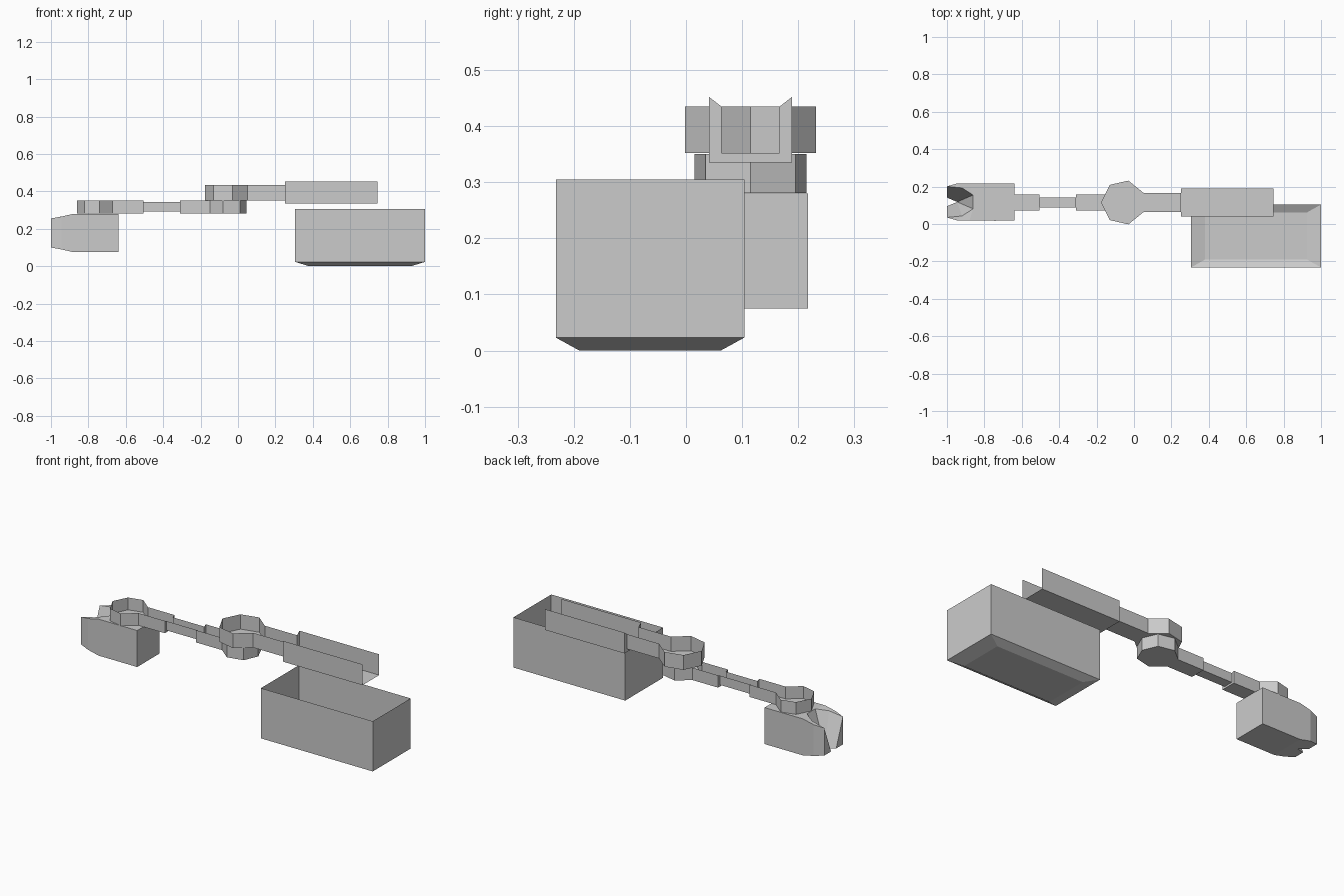
import bpy, bmesh

CY = 0.115  # centre line of the arm

grey = bpy.data.materials.new("plain grey")
grey.diffuse_color = (0.6, 0.6, 0.6, 1)


def make(name, faces):
    """Flat-faced object from polygons, with shared corners welded."""
    bm = bmesh.new()
    for f in faces:
        bm.faces.new([bm.verts.new(p) for p in f])
    bmesh.ops.remove_doubles(bm, verts=bm.verts, dist=0.0005)
    bmesh.ops.recalc_face_normals(bm, faces=bm.faces)
    me = bpy.data.meshes.new(name)
    bm.to_mesh(me)
    bm.free()
    me.materials.append(grey)
    ob = bpy.data.objects.new(name, me)
    bpy.context.collection.objects.link(ob)
    return ob


def channel(stations):
    """Open-topped U channel lofted through (x, half width, bottom, top)."""
    rings = [[(x, CY - w, t), (x, CY - w, b), (x, CY + w, b), (x, CY + w, t)]
             for x, w, b, t in stations]
    return [(a[i], a[i + 1], c[i + 1], c[i])
            for a, c in zip(rings, rings[1:]) for i in range(3)]


def cup(half, b, t):
    """Open-topped joint cup: outline from neck to tip, mirrored, neck left open."""
    pts = [(x, CY + w) for x, w in half]
    pts += [(x, CY - w) for x, w in reversed(half) if w > 0]
    faces = [[(x, y, b) for x, y in pts]]
    for p, q in zip(pts, pts[1:]):
        faces.append([(*p, b), (*q, b), (*q, t), (*p, t)])
    return faces


# Upper arm: elbow cup, narrow channel, wide tray
make("upper_arm",
     cup([(0.05, 0.052), (-0.03, 0.117), (-0.13, 0.094), (-0.177, 0)], 0.352, 0.435)
     + channel([(0.05, 0.052, 0.352, 0.435), (0.25, 0.052, 0.352, 0.435),
                (0.25, 0.074, 0.335, 0.452), (0.745, 0.074, 0.335, 0.452)]))

# Forearm: elbow cup, stepped channel, wrist cup
make("forearm",
     cup([(-0.15, 0.043), (-0.08, 0.1), (0.01, 0.08), (0.045, 0)], 0.281, 0.35)
     + channel([(-0.15, 0.043, 0.281, 0.35), (-0.31, 0.043, 0.281, 0.35),
                (-0.31, 0.028, 0.291, 0.343), (-0.505, 0.028, 0.291, 0.343),
                (-0.505, 0.043, 0.281, 0.35), (-0.67, 0.043, 0.281, 0.35)])
     + cup([(-0.67, 0.043), (-0.74, 0.1), (-0.82, 0.08), (-0.86, 0)], 0.281, 0.35))

# Hand: one half, mirrored across the arm centre line
W = 0.099
half_hand = [
    # back, side walls
    [(-.64, 0, .075), (-.64, W, .075), (-.64, W, .28), (-.64, 0, .28)],
    [(-.64, W, .075), (-.88, W, .075), (-.88, W, .28), (-.64, W, .28)],
    [(-.88, W, .075), (-.945, W, .09), (-.945, W, .265), (-.88, W, .28)],
    [(-.945, W, .09), (-1, .083, .1), (-1, .083, .255), (-.945, W, .265)],
    # floor
    [(-.64, 0, .075), (-.64, W, .075), (-.88, W, .075), (-.88, 0, .075)],
    [(-.88, 0, .075), (-.88, W, .075), (-.945, W, .09), (-.945, 0, .09)],
    [(-.945, 0, .09), (-.945, W, .09), (-1, .083, .1), (-1, .023, .1)],
    # top and finger slope
    [(-.64, 0, .28), (-.64, W, .28), (-.88, W, .28), (-.86, .037, .28), (-.86, 0, .28)],
    [(-.86, .037, .28), (-.88, W, .28), (-.945, W, .265), (-.92, .075, .27)],
    [(-.92, .075, .27), (-.945, W, .265), (-1, .083, .255)],
    # notch
    [(-.86, 0, .28), (-.86, .037, .28), (-.945, 0, .09)],
    [(-.86, .037, .28), (-.92, .075, .27), (-.945, 0, .09)],
    [(-.92, .075, .27), (-1, .083, .255), (-1, .023, .1), (-.945, 0, .09)],
    # finger tip
    [(-1, .083, .1), (-1, .083, .255), (-1, .023, .1)],
]
make("hand", [[(x, CY + 0.003 + s * y, z) for x, y, z in f]
              for s in (1, -1) for f in half_hand])

# Large open box with a chamfered base
levels = [(0.305, 1.0, -0.232, 0.104, 0.305),
          (0.305, 1.0, -0.232, 0.104, 0.023),
          (0.38, 0.925, -0.19, 0.062, 0.0)]
loops = [[(x0, y0, z), (x1, y0, z), (x1, y1, z), (x0, y1, z)]
         for x0, x1, y0, y1, z in levels]
make("shoulder_box",
     [(a[i], a[(i + 1) % 4], b[(i + 1) % 4], b[i])
      for a, b in zip(loops, loops[1:]) for i in range(4)] + [loops[-1]])
